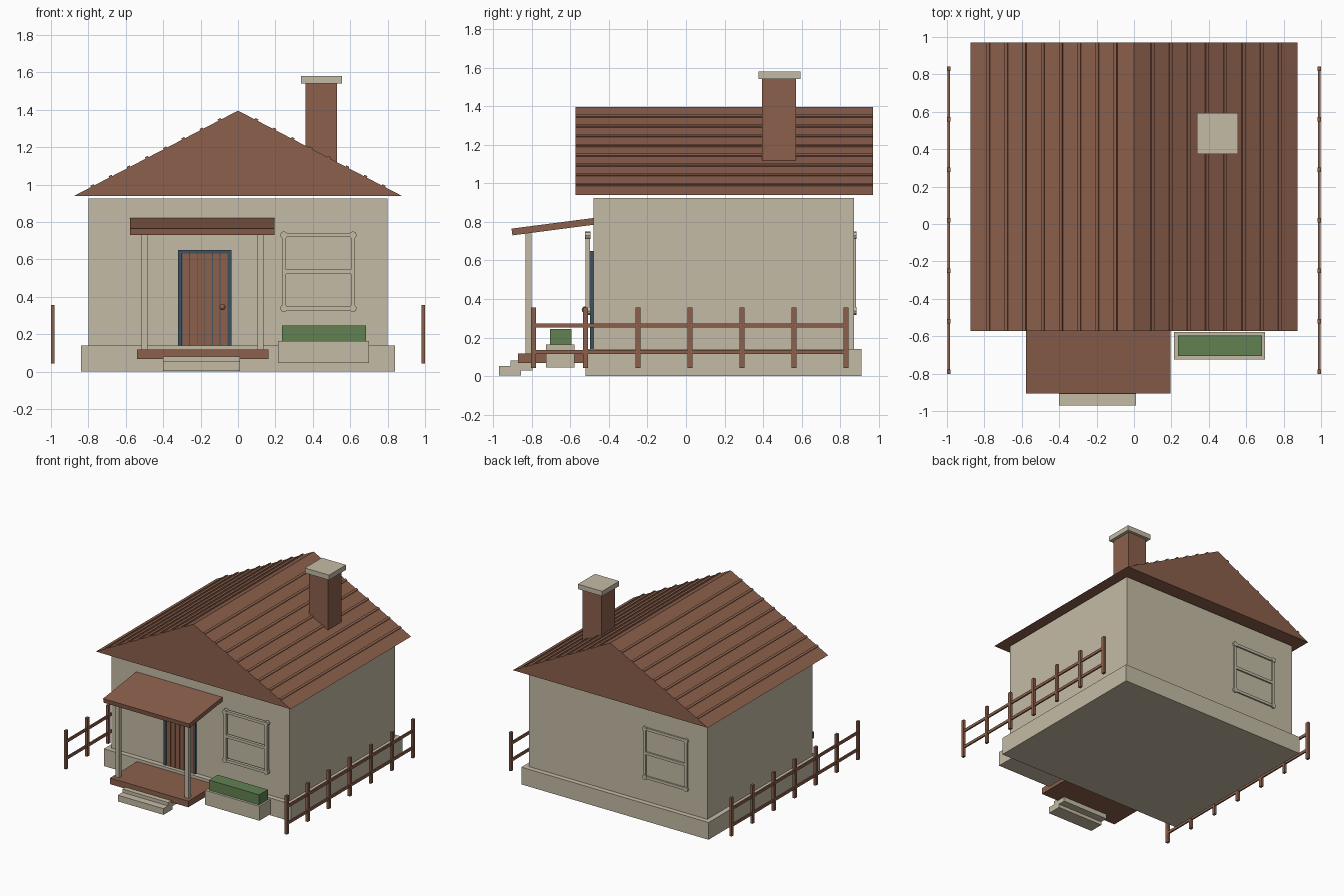
import bpy
import bmesh
import math
from mathutils import Matrix, Vector

cube = bpy.data.objects.get("Cube")
if cube:
    bpy.data.objects.remove(cube, do_unlink=True)


def material(name, r, g, b):
    m = bpy.data.materials.new(name)
    m.use_nodes = True
    m.diffuse_color = (r, g, b, 1)
    m.node_tree.nodes["Principled BSDF"].inputs["Base Color"].default_value = (r, g, b, 1)
    return m


STONE = material("beige stone", 0.56, 0.50, 0.38)
WOOD = material("brown wood", 0.26, 0.117, 0.072)
LEAF = material("hedge green", 0.122, 0.22, 0.085)
BLUE = material("slate blue", 0.048, 0.084, 0.112)


def finish(name, bm, mat):
    bmesh.ops.recalc_face_normals(bm, faces=bm.faces)
    mesh = bpy.data.meshes.new(name)
    bm.to_mesh(mesh)
    bm.free()
    mesh.materials.append(mat)
    ob = bpy.data.objects.new(name, mesh)
    bpy.context.collection.objects.link(ob)
    return ob


def add_box(bm, x, y, z):
    """Box from (min, max) pairs."""
    size = Matrix.Diagonal((x[1] - x[0], y[1] - y[0], z[1] - z[0], 1))
    mid = Vector((sum(x) / 2, sum(y) / 2, sum(z) / 2))
    bmesh.ops.create_cube(bm, size=1, matrix=Matrix.Translation(mid) @ size)


def boxes(name, mat, *parts):
    bm = bmesh.new()
    for part in parts:
        add_box(bm, *part)
    return finish(name, bm, mat)


def extrude(name, mat, points, axis, lo, hi):
    """Extrude a closed 2D profile along x (profile in y,z) or y (profile in x,z)."""
    bm = bmesh.new()
    place = (lambda a, b: (lo, a, b)) if axis == "x" else (lambda a, b: (a, lo, b))
    face = bm.faces.new([bm.verts.new(place(a, b)) for a, b in points])
    moved = bmesh.ops.extrude_face_region(bm, geom=[face])["geom"]
    offset = Vector((hi - lo, 0, 0)) if axis == "x" else Vector((0, hi - lo, 0))
    bmesh.ops.translate(bm, vec=offset, verts=[v for v in moved if isinstance(v, bmesh.types.BMVert)])
    return finish(name, bm, mat)


# House body
boxes("foundation", STONE, ((-0.84, 0.84), (-0.52, 0.91), (0, 0.14)))
boxes("walls", STONE, ((-0.8, 0.8), (-0.48, 0.87), (0.14, 0.925)))

# Gable roof with raised strips running along both slopes
HALF, EAVE, RIDGE = 0.875, 0.94, 1.395
FRONT, BACK = -0.573, 0.97
extrude("roof", WOOD, [(-HALF, EAVE), (HALF, EAVE), (0, RIDGE)], "y", FRONT, BACK)
pitch = math.atan2(RIDGE - EAVE, HALF)
bm = bmesh.new()
for side in (-1, 1):
    for k in range(1, 9):
        t = k / 9
        spot = Vector((side * HALF * t, (FRONT + BACK) / 2, RIDGE - (RIDGE - EAVE) * t))
        turn = Matrix.Rotation(side * pitch, 4, "Y")
        size = Matrix.Diagonal((0.018, BACK - FRONT, 0.016, 1))
        bmesh.ops.create_cube(bm, size=1, matrix=Matrix.Translation(spot) @ turn @ size)
finish("roof_strips", bm, WOOD)

# Chimney
boxes("chimney", WOOD, ((0.36, 0.53), (0.395, 0.57), (1.0, 1.54)))
boxes("chimney_cap", STONE, ((0.337, 0.555), (0.375, 0.593), (1.54, 1.58)))

# Porch
extrude("porch_roof", WOOD, [(-0.9, 0.73), (-0.48, 0.785), (-0.48, 0.82), (-0.905, 0.765)],
        "x", -0.577, 0.195)
boxes("porch_floor", WOOD, ((-0.54, 0.163), (-0.87, -0.5), (0.067, 0.117)))
boxes("porch_posts", STONE, *[((x - 0.016, x + 0.016), (-0.832, -0.8), (0.11, 0.74))
                              for x in (-0.5, 0.12)])
boxes("porch_steps", STONE,
      ((-0.4, 0.01), (-0.97, -0.855), (0.003, 0.053)),
      ((-0.4, 0.01), (-0.91, -0.795), (0.03, 0.08)))

# Door: jambs and head around a row of planks
boxes("door_frame", BLUE,
      ((-0.32, -0.3), (-0.497, -0.47), (0.14, 0.65)),
      ((-0.055, -0.035), (-0.497, -0.47), (0.14, 0.65)),
      ((-0.3, -0.055), (-0.497, -0.47), (0.63, 0.65)),
      ((-0.3, -0.055), (-0.484, -0.47), (0.14, 0.63)))
plank = 0.245 / 6
boxes("door_planks", WOOD, *[((-0.3 + i * plank + 0.002, -0.3 + (i + 1) * plank - 0.002),
                              (-0.492, -0.475), (0.14, 0.63)) for i in range(6)])
bm = bmesh.new()
bmesh.ops.create_uvsphere(bm, u_segments=12, v_segments=8, radius=0.016,
                          matrix=Matrix.Translation((-0.083, -0.525, 0.345)))
bmesh.ops.create_cone(bm, cap_ends=True, segments=10, radius1=0.007, radius2=0.007, depth=0.04,
                      matrix=Matrix.Translation((-0.083, -0.505, 0.345)) @ Matrix.Rotation(math.pi / 2, 4, "X"))
knob = finish("door_knob", bm, WOOD)
knob.data.shade_smooth()


# Windows: open frame with a middle rail and round corner blocks
def window(name, cx, cy):
    w, low, high, r = 0.185, 0.338, 0.73, 0.011
    y = (cy - 0.012, cy + 0.012)
    bm = bmesh.new()
    for x in (cx - w, cx + w):
        add_box(bm, (x - r, x + r), y, (low, high))
        for z in (low, high):
            bmesh.ops.create_cone(bm, cap_ends=True, segments=8, radius1=0.02, radius2=0.02, depth=0.03,
                                  matrix=Matrix.Translation((x, cy, z)) @ Matrix.Rotation(math.pi / 2, 4, "X"))
    for z in (low, (low + high) / 2, high):
        add_box(bm, (cx - w, cx + w), y, (z - r, z + r))
    finish(name, bm, STONE)


window("front_window", 0.43, -0.51)
window("back_window", -0.43, 0.87)

# Planter with hedge
boxes("planter", STONE, ((0.213, 0.7), (-0.725, -0.578), (0.046, 0.163)))
boxes("hedge", LEAF, ((0.235, 0.685), (-0.706, -0.595), (0.15, 0.245)))

# Side fences
for name, x in (("right_fence", -0.99), ("left_fence", 0.99)):
    posts = [((x - 0.01, x + 0.01), (y - 0.013, y + 0.013), (0.043, 0.355))
             for y in (-0.79 + 0.27 * i for i in range(7))]
    rails = [((x - 0.006, x + 0.006), (-0.79, 0.83), (z - 0.011, z + 0.011)) for z in (0.125, 0.262)]
    boxes(name, WOOD, *posts, *rails)
